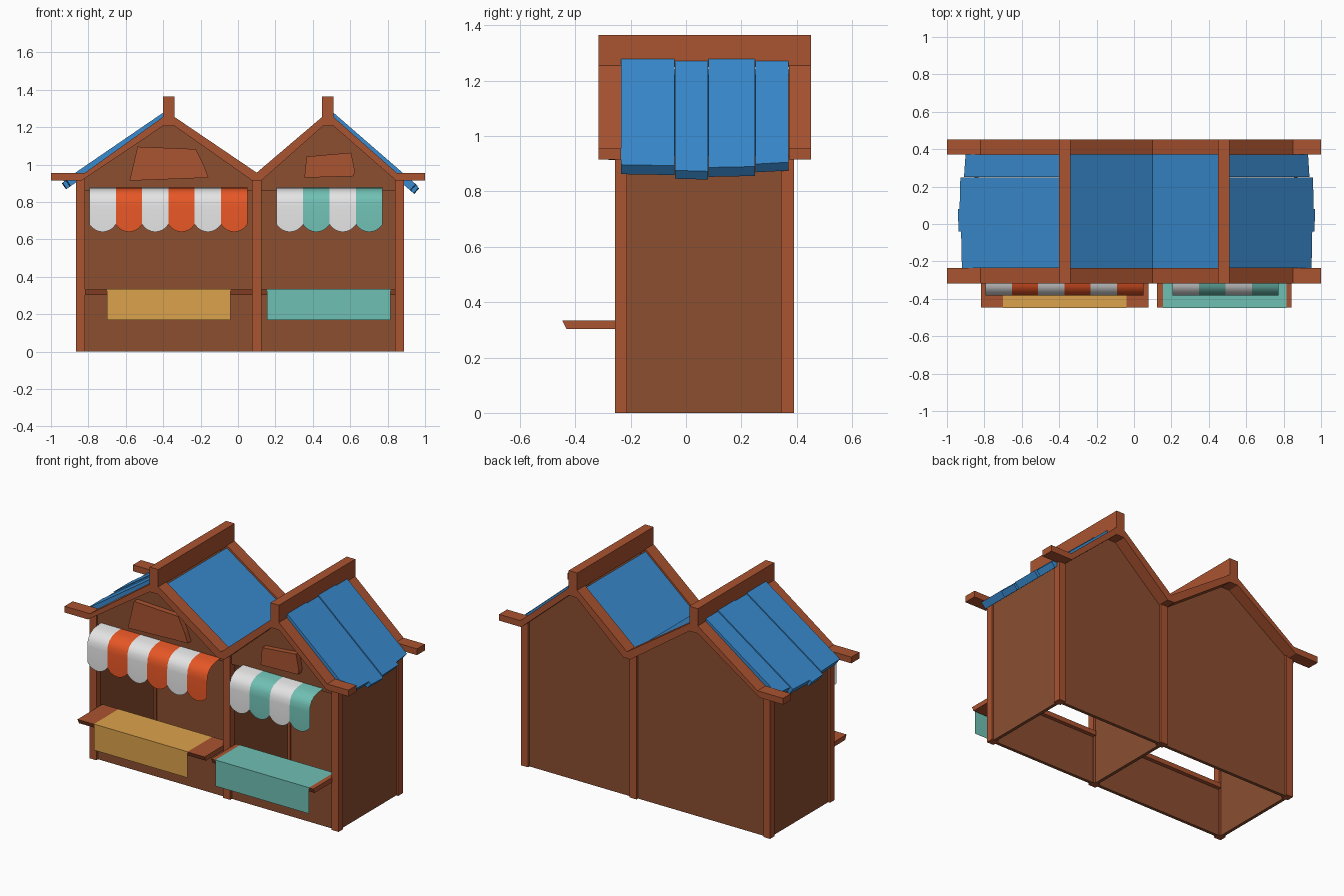
import bpy, bmesh, math
from mathutils import Vector

cube = bpy.data.objects.get("Cube")
if cube:
    bpy.data.objects.remove(cube, do_unlink=True)


def material(name, *rgb):
    """Flat material from 0-255 display values."""
    lin = [((v / 255 + 0.055) / 1.055) ** 2.4 for v in rgb] + [1]
    m = bpy.data.materials.new(name)
    m.use_nodes = True
    m.diffuse_color = lin
    m.node_tree.nodes["Principled BSDF"].inputs["Base Color"].default_value = lin
    return m


beam = material("beam wood", 170, 83, 48)
wall = material("wall wood", 139, 78, 48)
blue = material("roof blue", 57, 139, 207)
white = material("cloth white", 228, 228, 228)
orange = material("cloth orange", 232, 87, 38)
teal = material("cloth teal", 112, 192, 180)
yellow = material("cloth yellow", 220, 162, 76)


def finish(name, bm, mats):
    mesh = bpy.data.meshes.new(name)
    bm.to_mesh(mesh)
    bm.free()
    for m in mats:
        mesh.materials.append(m)
    ob = bpy.data.objects.new(name, mesh)
    bpy.context.scene.collection.objects.link(ob)
    return ob


def prism(name, front, y0, y1, mat, back=None):
    """Solid between an xz outline at y0 and the matching one at y1."""
    bm = bmesh.new()
    a = [bm.verts.new((x, y0, z)) for x, z in front]
    b = [bm.verts.new((x, y1, z)) for x, z in (back or front)]
    bm.faces.new(a)
    bm.faces.new(b[::-1])
    n = len(a)
    for i in range(n):
        j = (i + 1) % n
        bm.faces.new((a[j], a[i], b[i], b[j]))
    bmesh.ops.recalc_face_normals(bm, faces=bm.faces)
    return finish(name, bm, [mat])


def box(name, x0, x1, y0, y1, z0, z1, mat):
    return prism(name, [(x0, z0), (x1, z0), (x1, z1), (x0, z1)], y0, y1, mat)


def sheet(name, x0, x1, profile, mats, stripes=1, scallop=0.0):
    """Thin cloth following a yz profile, striped, with scalloped hem."""
    bm = bmesh.new()
    cols = 8 if scallop else 1
    total = stripes * cols
    grid = []
    for r, (y, z) in enumerate(profile):
        row = []
        for c in range(total + 1):
            drop = 0
            if r == len(profile) - 1:
                drop = scallop * math.sin(math.pi * (c % cols) / cols) ** 0.7
            row.append(bm.verts.new((x0 + (x1 - x0) * c / total, y, z - drop)))
        grid.append(row)
    for r in range(len(profile) - 1):
        for c in range(total):
            f = bm.faces.new((grid[r + 1][c], grid[r + 1][c + 1], grid[r][c + 1], grid[r][c]))
            f.material_index = (c // cols) % len(mats)
            f.smooth = scallop > 0
    return finish(name, bm, mats)


# Rafter frames, front and back
upper = [(-1, .955), (-.82, .955), (-.4, 1.255), (-.34, 1.255), (.1, .957),
         (.45, 1.255), (.51, 1.255), (.85, .955), (1, .955)]
lower = [(1, .915), (.845, .915), (.51, 1.207), (.455, 1.207), (.125, .915),
         (.075, .915), (-.34, 1.207), (-.4, 1.207), (-.835, .915), (-1, .915)]
prism("front_rafters", upper + lower, -.317, -.235, beam)
prism("back_rafters", upper + lower, .372, .452, beam)

# Ridge beams
for side, x in (("right", -.37), ("left", .48)):
    box(side + "_ridge_beam", x - .03, x + .03, -.317, .452, 1.25, 1.365, beam)

# Corner and middle posts
for side, x0, x1 in (("right", -.865, -.818), ("middle", .075, .125), ("left", .84, .888)):
    box(side + "_front_post", x0, x1, -.257, -.213, 0, .925, beam)
    box(side + "_back_post", x0, x1, .343, .39, 0, .925, beam)

# Walls: gable front, full back, sides, divider, low fronts
roofline = [(x, z + .015) for x, z in lower[1:-1]]
prism("front_gable", [(-.84, .86), (.86, .86)] + roofline, -.245, -.225, wall)
prism("back_wall", [(-.84, 0), (.86, 0)] + roofline, .355, .375, wall)
box("right_wall", -.852, -.832, -.225, .36, 0, .93, wall)
box("left_wall", .855, .875, -.225, .36, 0, .93, wall)
box("divider_wall", .09, .11, -.225, .36, 0, .93, wall)
box("right_low_wall", -.83, .08, -.24, -.22, 0, .31, wall)
box("left_low_wall", .12, .85, -.24, -.22, 0, .31, wall)

# Plain inner roof panels beside the valley
for name, (xa, za), (xb, zb) in (("right_inner_roof", upper[3], upper[4]),
                                 ("left_inner_roof", upper[5], upper[4])):
    prism(name, [(xa, za - .015), (xb, zb - .015), (xb, zb - .035), (xa, za - .035)],
          -.235, .372, blue)

# Uneven planks on the outer slopes: y range and trim at each edge
planks = [(-.235, -.04, .03, .025), (-.04, .08, .005, 0),
          (.08, .25, .015, .02), (.25, .372, .04, .05)]
slopes = (("right", Vector((-.4, 1.278)), Vector((-.945, .905))),
          ("left", Vector((.51, 1.278)), Vector((.972, .877))))
for side, top, end in slopes:
    d = (end - top).normalized()
    down = Vector((d.y, -d.x)) if d.x > 0 else Vector((-d.y, d.x))
    down *= .045
    for i, (y0, y1, t0, t1) in enumerate(planks):
        sink = down * (.12 * (i % 2))
        ends = []
        for trim in (t0, t1):
            e = end - d * trim
            ends.append([top + sink, e + sink, e + down, top + down])
        prism(f"{side}_roof_plank_{i + 1}", ends[0], y0 + .001, y1 - .001, blue, ends[1])

# Crooked sign boards on the gables
prism("right_sign_board", [(-.58, .914), (-.158, .93), (-.18, .99), (-.225, 1.083),
                           (-.537, 1.096)], -.28, -.24, beam)
prism("left_sign_board", [(.355, .93), (.618, .938), (.625, .965), (.605, 1.064),
                          (.366, 1.043)], -.28, -.24, beam)

# Counters, with a small chamfer below the front edge
for side, x0, x1 in (("right", -.818, .077), ("left", .123, .842)):
    ob = box(side + "_counter", x0, x1, -.447, -.195, .303, .333, beam)
    for v in ob.data.vertices:
        if v.co.y < -.4 and v.co.z < .32:
            v.co.y += .015

# Cloths draped over the counters
drape = [(-.2, .336), (-.45, .336), (-.45, .17)]
sheet("right_counter_cloth", -.7, -.04, drape, [yellow])
sheet("left_counter_cloth", .155, .815, drape, [teal])

# Striped awnings
hood = [(-.245, .877), (-.3, .872), (-.335, .862), (-.362, .843),
        (-.377, .815), (-.382, .78), (-.382, .68)]
sheet("right_awning", -.794, .05, hood, [white, orange], 6, .04)
sheet("left_awning", .206, .773, hood, [white, teal], 4, .04)
